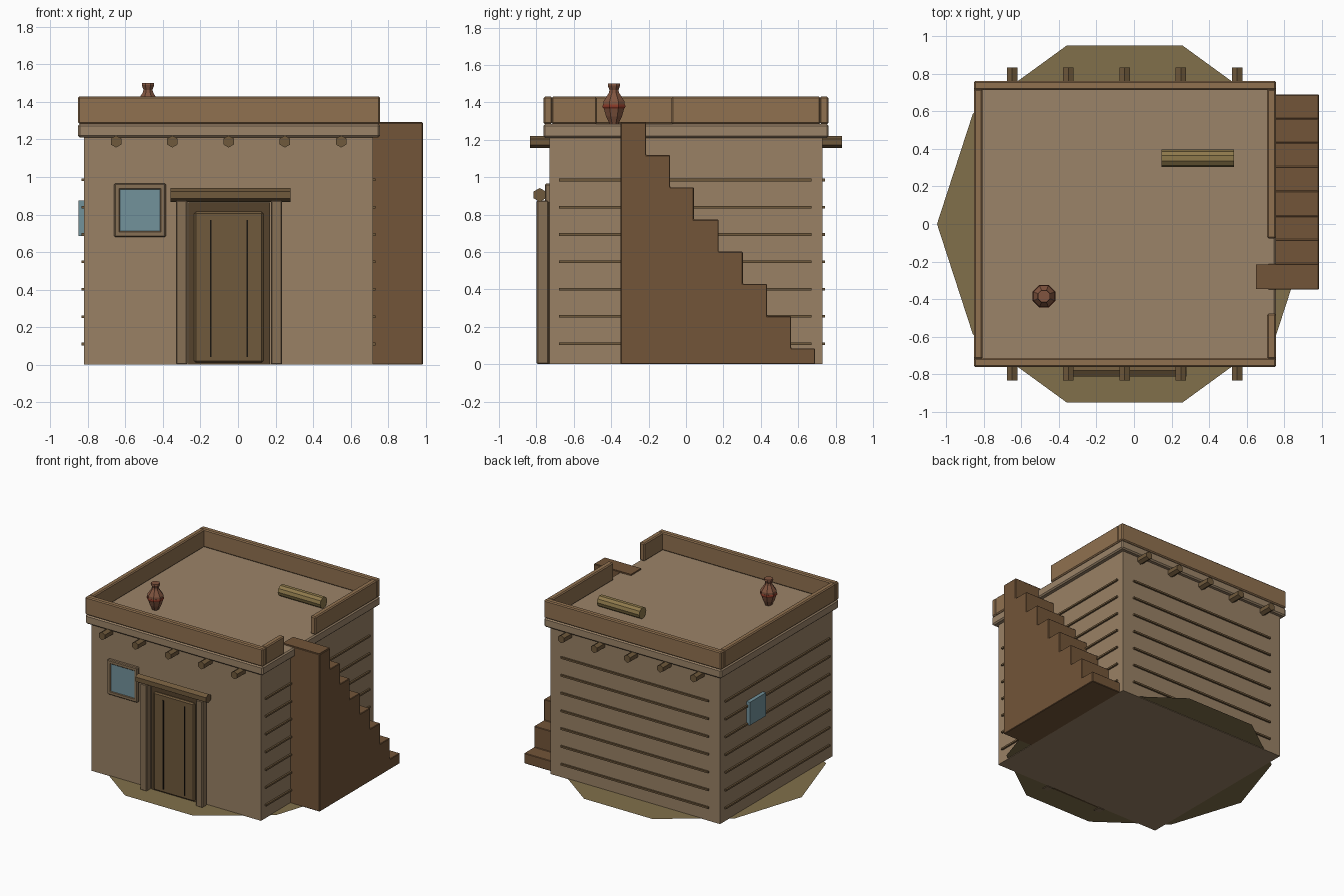
import bpy, bmesh, math
from mathutils import Matrix

if "Cube" in bpy.data.objects:
    bpy.data.objects.remove(bpy.data.objects["Cube"])

def mat(name, r, g, b):
    m = bpy.data.materials.new(name)
    m.diffuse_color = (r, g, b, 1)
    m.use_nodes = True
    m.node_tree.nodes["Principled BSDF"].inputs["Base Color"].default_value = m.diffuse_color
    return m

WALL = mat("mud_wall", .32, .22, .13)
ROOF = mat("roof_clay", .33, .23, .14)
TRIM = mat("parapet_clay", .28, .165, .08)
STEP = mat("stair_clay", .17, .09, .04)
WOOD = mat("wood", .16, .10, .045)
POST = mat("pale_wood", .24, .16, .09)
DARK = mat("dark_wood", .09, .055, .025)
SLIT = mat("slit", .01, .008, .005)
GLASS = mat("glass", .17, .29, .33)
CLAY = mat("terracotta", .22, .09, .05)
BAND = mat("red_band", .25, .04, .02)
MAT = mat("reed_mat", .27, .19, .07)
EARTH = mat("earth", .22, .16, .07)

def finish(name, bm, material, bevel=0):
    bmesh.ops.recalc_face_normals(bm, faces=bm.faces)
    me = bpy.data.meshes.new(name)
    bm.to_mesh(me)
    bm.free()
    me.materials.append(material)
    ob = bpy.data.objects.new(name, me)
    bpy.context.collection.objects.link(ob)
    if bevel:
        mod = ob.modifiers.new("soft_edge", 'BEVEL')
        mod.width, mod.segments = bevel, 1
    return ob

def box(name, x, y, z, material, bevel=0):
    bm = bmesh.new()
    bmesh.ops.create_cube(bm, size=1)
    for v in bm.verts:
        for i, (lo, hi) in enumerate((x, y, z)):
            v.co[i] = lo if v.co[i] < 0 else hi
    return finish(name, bm, material, bevel)

def rod(name, centre, r, length, axis, sides, material, turn=0):
    bm = bmesh.new()
    bmesh.ops.create_cone(bm, cap_ends=True, segments=sides, radius1=r, radius2=r, depth=length)
    lay = Matrix.Rotation(math.pi / 2, 4, 'Y' if axis == 'x' else 'X')
    bm.transform(Matrix.Translation(centre) @ lay @ Matrix.Rotation(turn, 4, 'Z'))
    return finish(name, bm, material)

def lathe(name, centre, profile, sides, material):
    bm = bmesh.new()
    rings = []
    for r, z in profile:
        rings.append([bm.verts.new((centre[0] + r * math.cos((k + .5) * math.tau / sides),
                                    centre[1] + r * math.sin((k + .5) * math.tau / sides), z))
                      for k in range(sides)])
    for a, b in zip(rings, rings[1:]):
        for k in range(sides):
            n = (k + 1) % sides
            bm.faces.new((a[k], a[n], b[n], b[k]))
    bm.faces.new(rings[0])
    bm.faces.new(rings[-1])
    return finish(name, bm, material)

# Ground patch: flat decagon
bm = bmesh.new()
bmesh.ops.create_circle(bm, cap_ends=True, segments=10, radius=1.0)
bm.transform(Matrix.Translation((-.05, 0, .004)) @ Matrix.Rotation(math.pi / 2, 4, 'Z'))
finish("ground_patch", bm, EARTH)

# House body, roof slab
box("house_body", (-.82, .72), (-.73, .73), (0, 1.22), WALL)
box("cornice_slab", (-.853, .757), (-.763, .763), (1.21, 1.283), ROOF, .01)

# Parapet with a gap at the stair head
Z = (1.283, 1.43)
box("parapet_front", (-.853, .757), (-.763, -.715), Z, TRIM, .008)
box("parapet_back", (-.853, .757), (.715, .763), Z, TRIM, .008)
box("parapet_left", (-.853, -.807), (-.72, .72), Z, TRIM, .008)
box("parapet_right_front", (.71, .757), (-.72, -.477), Z, TRIM, .008)
box("parapet_right_back", (.71, .757), (-.077, .72), Z, TRIM, .008)

# Thin horizontal courses on the left, right and back walls
for i in range(7):
    z = .11 + .1458 * i
    zz = (z - .007, z + .007)
    box("left_course", (-.834, -.81), (-.68, .67), zz, WOOD)
    box("right_course", (.71, .734), (-.68, .67), zz, WOOD)
    box("back_course", (-.72, .62), (.72, .744), zz, WOOD)

# Hexagonal roof beam ends, front and back
for i in range(5):
    for s in (-1, 1):
        rod("roof_beam_end", (-.65 + .3 * i, s * .77, 1.189), .032, .13, 'y', 6, WOOD)

# Stairs: stepped profile extruded sideways
rise, top = .1722, 1.29
ys = [-.35, -.213, -.085, .042, .174, .304, .434, .562, .69]
prof = [(ys[0], 0)]
for i in range(8):
    prof += [(ys[i], top - rise * i), (ys[i + 1], top - rise * i)]
prof.append((ys[-1], 0))
bm = bmesh.new()
face = bm.faces.new([bm.verts.new((.715, y, z)) for y, z in prof])
ext = bmesh.ops.extrude_face_region(bm, geom=[face])
bmesh.ops.translate(bm, vec=(.271, 0, 0),
                    verts=[g for g in ext['geom'] if isinstance(g, bmesh.types.BMVert)])
finish("staircase", bm, STEP, .004)
box("stair_landing", (.65, .98), (-.347, -.215), (1.24, 1.294), STEP)

# Door, frame and lintel
box("door_surround", (-.265, .17), (-.745, -.72), (0, .865), DARK)
box("door", (-.235, .135), (-.762, -.73), (.01, .815), WOOD, .01)
for x in (-.144, .048):
    box("door_slit", (x - .004, x + .004), (-.765, -.755), (.04, .77), SLIT)
for x in (-.3, .205):
    box("door_post", (x - .03, x + .03), (-.798, -.735), (0, .875), POST, .006)
rod("door_lintel", (-.04, -.782, .905), .037, .64, 'x', 6, WOOD, math.pi / 6 * 3)

# Windows
for x in ((-.66, -.628), (-.417, -.385)):
    box("window_jamb", x, (-.755, -.72), (.68, .965), POST, .006)
for z in ((.68, .712), (.933, .965)):
    box("window_rail", (-.66, -.385), (-.755, -.72), z, POST, .006)
box("front_glass", (-.64, -.405), (-.75, -.72), (.7, .945), GLASS)
box("left_glass", (-.85, -.81), (.175, .385), (.685, .875), GLASS)

# Rooftop jar and rolled mat
J = (-.48, -.385)
lathe("jar", J, [(.026, 1.285), (.046, 1.325), (.063, 1.38), (.061, 1.405), (.03, 1.45),
                 (.026, 1.465), (.036, 1.49), (.034, 1.5)], 8, CLAY)
lathe("jar_band", J, [(.061, 1.368), (.066, 1.375), (.066, 1.381), (.064, 1.388)], 8, BAND)
rod("rolled_mat", (.34, .35, 1.328), .046, .385, 'x', 10, MAT)
